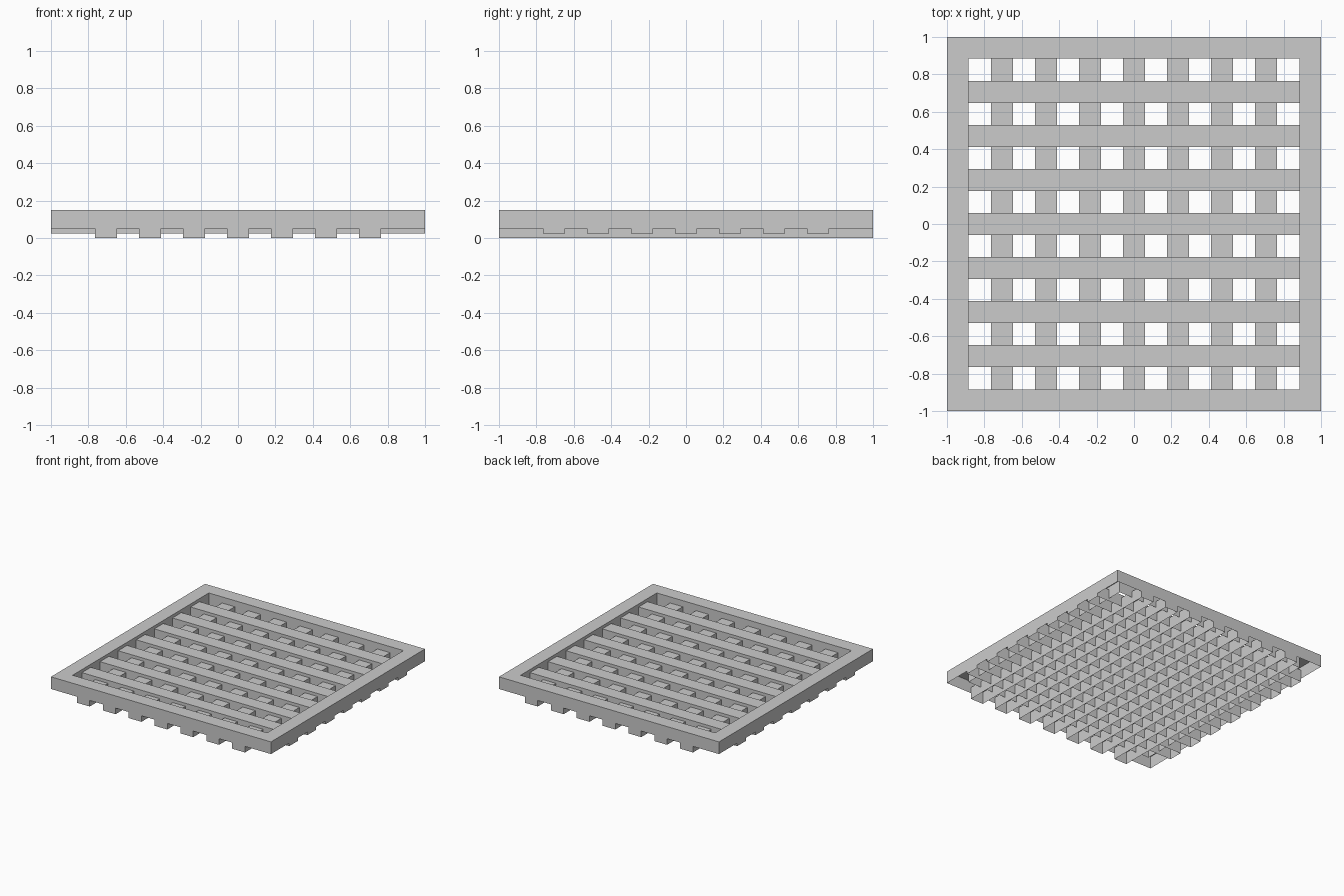
import bpy, bmesh

if "Cube" in bpy.data.objects:
    bpy.data.objects.remove(bpy.data.objects["Cube"])

W = 0.1155         # bar and frame width
STEP = 0.2352      # bar spacing
H = 0.1            # height of every layer


def make_object(name, bm):
    mesh = bpy.data.meshes.new(name)
    bm.to_mesh(mesh)
    bm.free()
    obj = bpy.data.objects.new(name, mesh)
    bpy.context.collection.objects.link(obj)
    return obj


def channel(name, x0, x1, y0, y1, z):
    """Hollow bar: top, sides and ends, open underneath."""
    bm = bmesh.new()
    bmesh.ops.create_cube(bm, size=1)
    for v in bm.verts:
        v.co.x = (x0 + x1) / 2 + v.co.x * (x1 - x0)
        v.co.y = (y0 + y1) / 2 + v.co.y * (y1 - y0)
        v.co.z = z + (v.co.z + 0.5) * H
    bm.normal_update()
    bottom = [f for f in bm.faces if f.normal.z < -0.5]
    bmesh.ops.delete(bm, geom=bottom, context='FACES')
    return make_object(name, bm)


# Outer frame: flat ring with outer and inner walls, open underneath
bm = bmesh.new()
rings = []
for r, z in ((1, 0.05), (1, 0.15), (1 - W, 0.15), (1 - W, 0.05)):
    rings.append([bm.verts.new((sx * r, sy * r, z))
                  for sx, sy in ((-1, -1), (1, -1), (1, 1), (-1, 1))])
for a, b in zip(rings, rings[1:]):
    for i in range(4):
        j = (i + 1) % 4
        bm.faces.new((a[i], a[j], b[j], b[i]))
make_object("outer_frame", bm)

# Two crossing layers of bars, each set slightly lower than the frame
for k in range(-3, 4):
    c = k * STEP
    channel(f"cross_bar_{k + 4}", -1, 1, c - W / 2, c + W / 2, 0.025)
    channel(f"long_bar_{k + 4}", c - W / 2, c + W / 2, -1, 1, 0.0)
